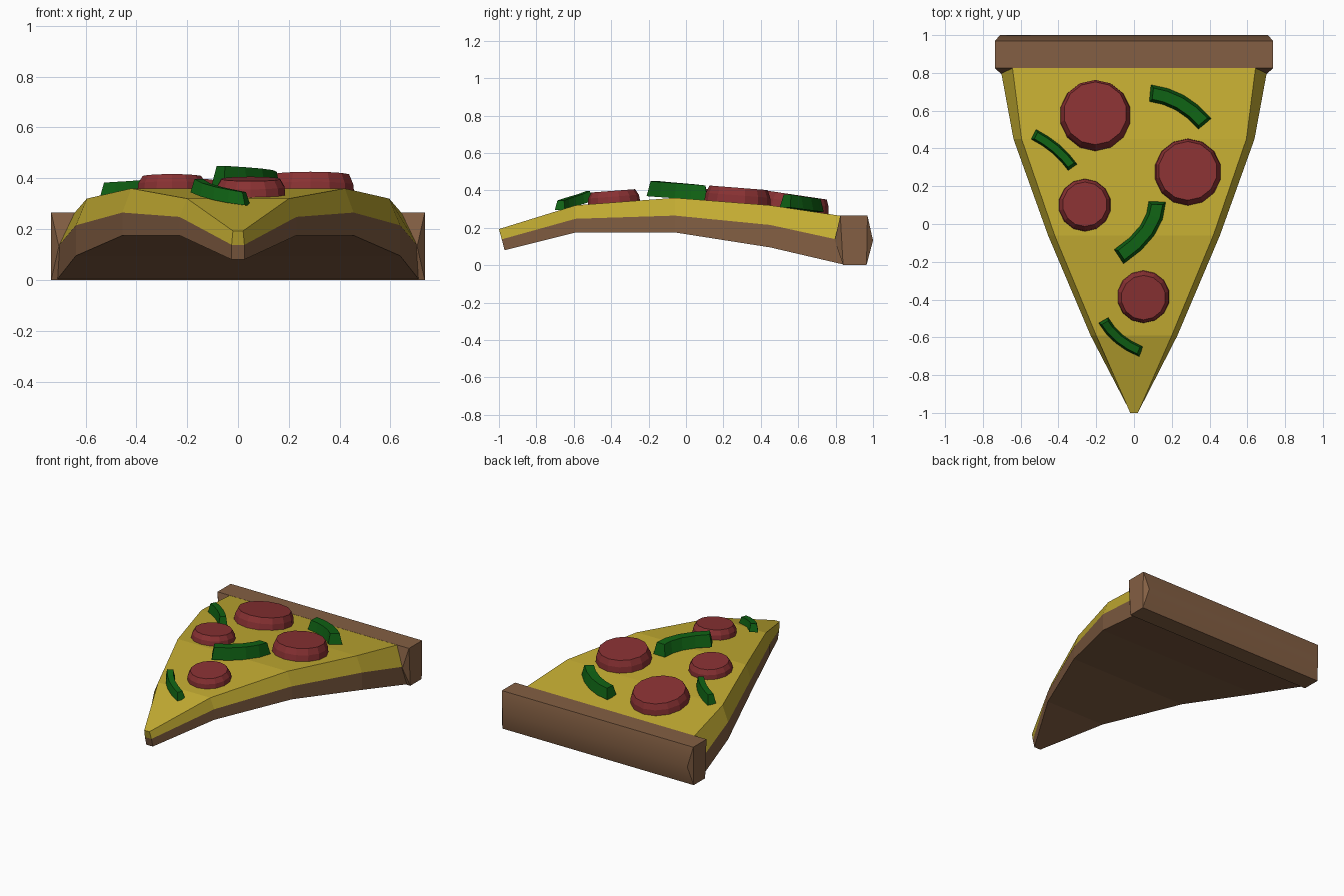
import bpy, bmesh, math
from mathutils import Vector, Matrix

if "Cube" in bpy.data.objects:
    bpy.data.objects.remove(bpy.data.objects["Cube"], do_unlink=True)


def material(name, rgb):
    m = bpy.data.materials.new(name)
    m.use_nodes = True
    m.diffuse_color = (*rgb, 1)
    node = next(n for n in m.node_tree.nodes if n.type == 'BSDF_PRINCIPLED')
    node.inputs["Base Color"].default_value = (*rgb, 1)
    return m


crust_brown = material("crust brown", (0.227, 0.114, 0.056))
cheese_yellow = material("cheese yellow", (0.546, 0.413, 0.032))
sausage_red = material("sausage red", (0.25, 0.031, 0.033))
pepper_green = material("pepper green", (0.005, 0.122, 0.007))


def finish(name, bm, *mats):
    bmesh.ops.recalc_face_normals(bm, faces=bm.faces)
    mesh = bpy.data.meshes.new(name)
    bm.to_mesh(mesh)
    bm.free()
    for m in mats:
        mesh.materials.append(m)
    ob = bpy.data.objects.new(name, mesh)
    bpy.context.collection.objects.link(ob)
    return ob


def bridge(bm, rings):
    """Join successive closed rings; returns rows of faces by side index."""
    n = len(rings[0])
    return [[bm.faces.new((a[i], a[(i + 1) % n], b[(i + 1) % n], b[i])) for i in range(n)]
            for a, b in zip(rings, rings[1:])]


# Stations: y, edge half width, top half width, bottom z, seam z, top z
STATIONS = [(-1.0, 0.025, 0.02, 0.08, 0.138, 0.193),
            (-0.59, 0.23, 0.20, 0.175, 0.248, 0.32),
            (-0.06, 0.455, 0.42, 0.175, 0.265, 0.36),
            (0.45, 0.638, 0.595, 0.095, 0.215, 0.32),
            (0.84, 0.71, 0.645, 0.004, 0.13, 0.262)]


def surface(y):
    """Height and slope of the cheese top at y."""
    for a, b in zip(STATIONS, STATIONS[1:]):
        if y <= b[0] or b is STATIONS[-1]:
            slope = (b[5] - a[5]) / (b[0] - a[0])
            return a[5] + slope * (y - a[0]), slope


# Bent slice: brown dough below, yellow cheese above
bm = bmesh.new()
rings = []
for k, (y, w, tw, zb, zm, zt) in enumerate(STATIONS):
    lean = 0.015 if k == 0 else 0
    half = [(w, y + 2 * lean, zb), (w, y + lean, zm), (tw, y, zt)]
    ring = [(-x, yy, z) for x, yy, z in half] + half[::-1]
    rings.append([bm.verts.new(p) for p in ring])
for row in bridge(bm, rings):
    for i in (1, 2, 3):
        row[i].material_index = 1
for r in (rings[0], rings[-1]):
    bm.faces.new((r[0], r[1], r[4], r[5]))
    bm.faces.new((r[1], r[2], r[3], r[4])).material_index = 1
finish("slice", bm, crust_brown, cheese_yellow)

# Crust bar: bulging front and back, ends with pulled-in middle corners
PROFILE = [(0.84, 0.0, 0.735), (0.965, 0.0, 0.735), (1.0, 0.132, 0.71),
           (0.97, 0.265, 0.735), (0.825, 0.265, 0.735), (0.795, 0.132, 0.705)]
bm = bmesh.new()
rings = [[bm.verts.new((s * x, y, z)) for y, z, x in PROFILE] for s in (-1, 1)]
bridge(bm, rings)
for r in rings:
    bm.faces.new((r[0], r[1], r[3], r[4]))
    bm.faces.new((r[1], r[2], r[3]))
    bm.faces.new((r[4], r[5], r[0]))
crust = finish("crust", bm, crust_brown)
bpy.ops.object.select_all(action='DESELECT')
crust.select_set(True)
bpy.context.view_layer.objects.active = crust
bpy.ops.object.shade_smooth_by_angle(angle=math.radians(30))


# Sausage discs: tapered, tilted with the cheese
def sausage(name, x, y, r, height):
    z, slope = surface(y)
    bm = bmesh.new()
    place = Matrix.Translation((x, y, z)) @ Matrix.Rotation(math.atan(slope), 4, 'X')
    rings = []
    for rad, h in ((r, -0.005), (r * 0.97, height * 0.5), (r - 0.022, height)):
        rings.append([bm.verts.new(place @ Vector((rad * math.cos(a), rad * math.sin(a), h)))
                      for a in (math.tau * (i + 0.5) / 14 for i in range(14))])
    bridge(bm, rings)
    bm.faces.new(rings[0])
    bm.faces.new(rings[-1])
    finish(name, bm, sausage_red)


for i, spec in enumerate([(-0.205, 0.575, 0.19, 0.075), (0.285, 0.275, 0.178, 0.08),
                          (-0.26, 0.1, 0.14, 0.06), (0.05, -0.385, 0.14, 0.062)]):
    sausage(f"sausage_disc_{i + 1}", *spec)


# Pepper strips: curved bars with a narrower top
def pepper(name, a, mid, b, width, height, steps=4):
    a, mid, b = Vector(a), Vector(mid), Vector(b)
    ctrl = 2 * mid - (a + b) / 2
    yc = (a.y + b.y) / 2
    zc, slope = surface(yc)
    bm = bmesh.new()
    rings = []
    for i in range(steps + 1):
        t = i / steps
        p = a * (1 - t) ** 2 + ctrl * 2 * t * (1 - t) + b * t * t
        d = ((ctrl - a) * (1 - t) + (b - ctrl) * t).normalized()
        side = Vector((-d.y, d.x))
        inset = d * (0.015 * ((i == 0) - (i == steps)))
        z = zc + slope * (p.y - yc)
        ring = []
        for s, top in ((-1, 0), (-1, 1), (1, 1), (1, 0)):
            q = p + side * s * (width / 2 - top * width * 0.17) + inset * top
            ring.append(bm.verts.new((q.x, q.y, z + top * height)))
        rings.append(ring)
    bridge(bm, rings)
    bm.faces.new(rings[0])
    bm.faces.new(rings[-1])
    finish(name, bm, pepper_green)


pepper("pepper_strip_1", (0.085, 0.692), (0.242, 0.642), (0.375, 0.53), 0.09, 0.07)
pepper("pepper_strip_2", (-0.532, 0.475), (-0.415, 0.398), (-0.325, 0.3), 0.058, 0.065)
pepper("pepper_strip_3", (0.123, 0.118), (0.07, -0.035), (-0.08, -0.173), 0.09, 0.08)
pepper("pepper_strip_4", (-0.162, -0.51), (-0.08, -0.607), (0.038, -0.675), 0.058, 0.052)
